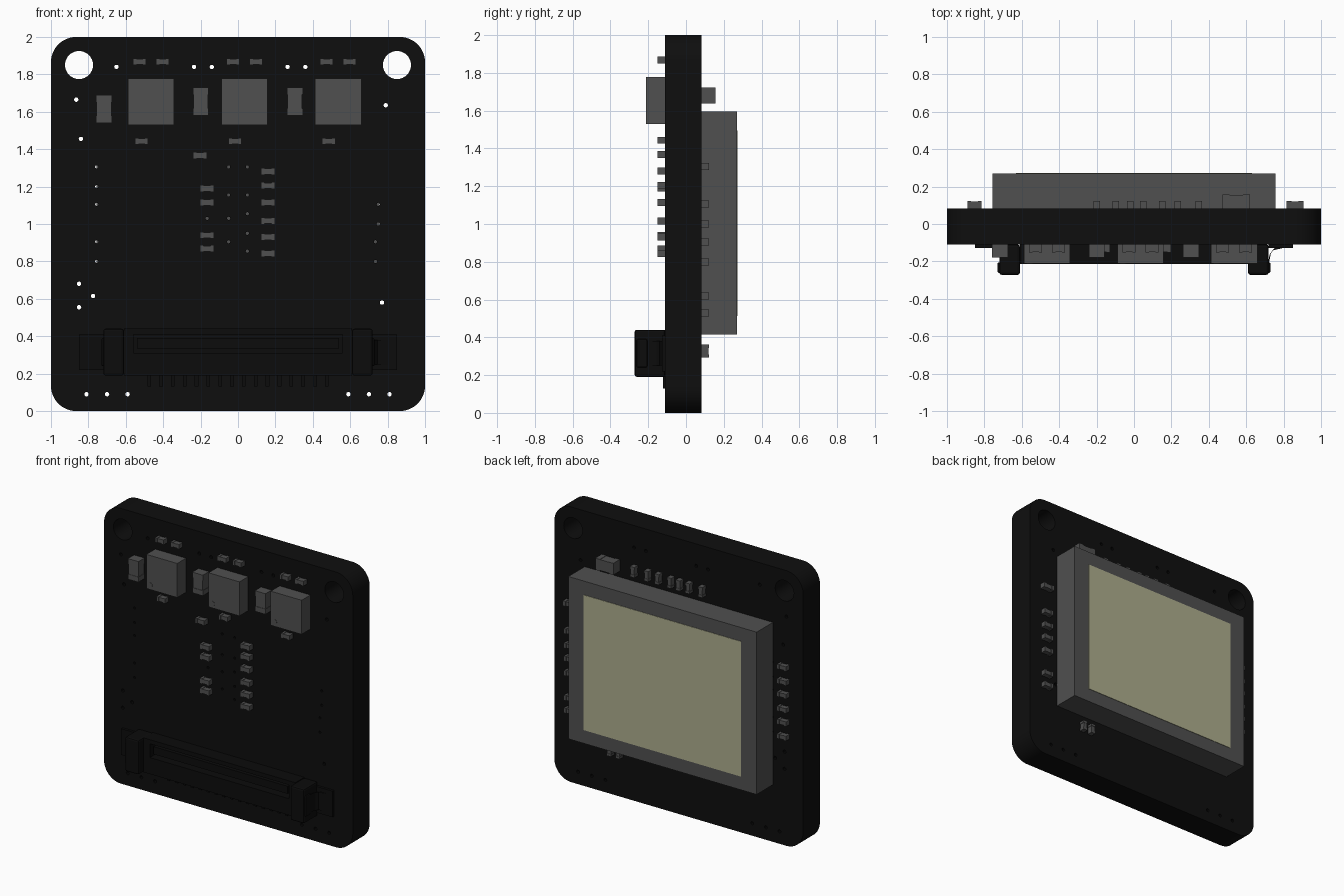
import bpy, bmesh, math
from mathutils import Matrix, Vector

if "Cube" in bpy.data.objects:
    bpy.data.objects.remove(bpy.data.objects["Cube"])

FRONT, BACK = -0.11, 0.083      # board faces


def material(name, rgb):
    m = bpy.data.materials.new(name)
    m.diffuse_color = (*rgb, 1)
    m.use_nodes = True
    m.node_tree.nodes["Principled BSDF"].inputs["Base Color"].default_value = m.diffuse_color
    return m


BOARD = material("board black", (0.0045, 0.0045, 0.0045))
PLASTIC = material("connector black", (0.0035, 0.0035, 0.0035))
GREY = material("component grey", (0.08, 0.08, 0.08))
GLASS = material("sensor glass", (0.42, 0.42, 0.27))


def add_box(bm, x, y, z):
    """Box from (min, max) ranges."""
    size = [abs(r[1] - r[0]) for r in (x, y, z)]
    mid = Vector([(r[0] + r[1]) / 2 for r in (x, y, z)])
    bmesh.ops.create_cube(bm, size=1, matrix=Matrix.Translation(mid) @ Matrix.Diagonal((*size, 1)))


def finish(bm, name, mat, bevel=0):
    me = bpy.data.meshes.new(name)
    bm.to_mesh(me)
    bm.free()
    me.materials.append(mat)
    ob = bpy.data.objects.new(name, me)
    bpy.context.collection.objects.link(ob)
    if bevel:
        mod = ob.modifiers.new("bevel", 'BEVEL')
        mod.width, mod.segments = bevel, 2
    return ob


def boxes(name, mat, items, bevel=0):
    bm = bmesh.new()
    for it in items:
        add_box(bm, *it)
    return finish(bm, name, mat, bevel)


def smd(name, x, z, w, h, depth, side):
    """Chip part with two raised end terminals along its longer side."""
    base = FRONT if side < 0 else BACK
    t, lip = 0.25, 0.003
    bm = bmesh.new()
    for a, b, inset in ((-0.5, -0.5 + t, 0), (-0.5 + t, 0.5 - t, lip), (0.5 - t, 0.5, 0)):
        y = (base, base + side * (depth - inset))
        if w > h:
            add_box(bm, (x + a * w, x + b * w), y, (z - h / 2 + inset, z + h / 2 - inset))
        else:
            add_box(bm, (x - w / 2 + inset, x + w / 2 - inset), y, (z + a * h, z + b * h))
    finish(bm, name, GREY)


# Circuit board: filled outline with holes, extruded
cu = bpy.data.curves.new("circuit_board", 'CURVE')
cu.dimensions, cu.fill_mode, cu.extrude = '2D', 'BOTH', (BACK - FRONT) / 2


def loop(pts):
    sp = cu.splines.new('POLY')
    sp.points.add(len(pts) - 1)
    for p, (x, z) in zip(sp.points, pts):
        p.co = (x, z, 0, 1)
    sp.use_cyclic_u = True


def circle(x, z, r, n):
    loop([(x + r * math.cos(i * math.tau / n), z + r * math.sin(i * math.tau / n)) for i in range(n)])


R = 0.135
outline = []
for k, (sx, sz) in enumerate(((1, 1), (-1, 1), (-1, -1), (1, -1))):
    for i in range(13):
        a = math.pi / 2 * (k + i / 12)
        outline.append((sx * (1 - R) + R * math.cos(a), 1 + sz * (1 - R) + R * math.sin(a)))
loop(outline)
for s in (-1, 1):
    circle(s * 0.85, 1.85, 0.075, 32)
through = [(-0.65, 1.84), (-0.235, 1.84), (-0.14, 1.84), (0.265, 1.84), (0.36, 1.84),
           (-0.865, 1.665), (0.79, 1.635), (-0.84, 1.455), (-0.85, 0.68), (-0.775, 0.615),
           (-0.85, 0.555), (0.77, 0.58)]
through += [(s * x, 0.09) for s in (-1, 1) for x in (0.59, 0.7, 0.81)]
for x, z in through:
    circle(x, z, 0.012, 10)
under_sensor = [(-0.755, z) for z in (1.305, 1.2, 1.105, 0.905, 0.8)]
under_sensor += [(0.75, 1.105), (0.75, 1.0), (0.735, 0.905), (0.735, 0.8), (-0.165, 1.03)]
under_sensor += [(-0.05, z) for z in (1.305, 1.155, 1.03, 0.905)]
under_sensor += [(0.05, z) for z in (1.305, 1.155, 1.055, 0.95, 0.855)]
for x, z in under_sensor:
    circle(x, z, 0.009, 8)
board = bpy.data.objects.new("circuit_board", cu)
bpy.context.collection.objects.link(board)
board.rotation_euler.x = math.pi / 2
board.location.y = (FRONT + BACK) / 2
cu.materials.append(BOARD)
bpy.context.view_layer.objects.active = board
board.select_set(True)
bpy.ops.object.convert(target='MESH')
bpy.ops.object.shade_smooth_by_angle(angle=math.radians(30))
board.select_set(False)

# Image sensor block with its glass window on the back
boxes("sensor_package", GREY, [((-0.757, 0.757), (BACK, 0.27), (0.415, 1.595))])
boxes("sensor_window", GLASS, [((-0.632, 0.632), (0.268, 0.273), (0.513, 1.495))])

# Three power chips, each with a corner dot and small parts around it
for i in range(3):
    cx = -0.465 + 0.5 * i
    boxes("power_chip", GREY, [((cx - 0.124, cx + 0.124), (-0.211, FRONT), (1.53, 1.778))])
    bm = bmesh.new()
    bmesh.ops.create_cone(bm, cap_ends=True, segments=20, radius1=0.018, radius2=0.018, depth=0.004,
                          matrix=Matrix.Translation((cx - 0.093, -0.211, 1.563)) @ Matrix.Rotation(math.pi / 2, 4, 'X'))
    finish(bm, "chip_corner_dot", GREY)
    for dx, z in ((-0.061, 1.868), (0.062, 1.868), (-0.05, 1.443)):
        smd("small_capacitor", cx + dx, z, 0.07, 0.035, 0.042, -1)
for x, z in ((-0.717, 1.615), (-0.199, 1.655), (0.304, 1.655)):
    smd("large_capacitor", x, z, 0.085, 0.15, 0.07, -1)

# Small parts in the middle of the front
for x, zs in ((-0.165, (1.19, 1.115, 0.94, 0.868)), (0.16, (1.28, 1.205, 1.115, 1.017, 0.93, 0.843)),
              (-0.203, (1.367,))):
    for z in zs:
        smd("front_resistor", x, z, 0.075, 0.037, 0.042, -1)

# Small parts on the back, around the sensor
for x in (-0.2, -0.097, -0.02, 0.05, 0.15, 0.235, 0.347):
    smd("top_back_resistor", x, 1.68, 0.035, 0.075, 0.04, 1)
smd("back_large_capacitor", 0.547, 1.68, 0.145, 0.085, 0.074, 1)
for z in (1.305, 1.2, 1.105, 1.0, 0.905, 0.8):
    smd("left_back_resistor", -0.853, z, 0.075, 0.035, 0.04, 1)
for z in (1.305, 1.105, 1.0, 0.905, 0.8, 0.62, 0.528):
    smd("right_back_resistor", 0.86, z, 0.09 if z == 1.305 else 0.075, 0.037, 0.04, 1)
for x in (0.465, 0.535):
    smd("bottom_back_resistor", x, 0.327, 0.035, 0.07, 0.04, 1)

# Connector: frame around a slot, with a tongue inside
Y = (-0.213, FRONT)
boxes("connector_body", PLASTIC, [
    ((-0.61, 0.61), Y, (0.19, 0.31)),
    ((-0.61, 0.61), Y, (0.41, 0.44)),
    ((-0.61, -0.56), Y, (0.31, 0.41)),
    ((0.56, 0.61), Y, (0.31, 0.41)),
    ((-0.56, 0.56), (-0.14, FRONT), (0.31, 0.41))])
boxes("connector_tongue", PLASTIC, [((-0.54, 0.54), (-0.2, -0.14), (0.335, 0.39))])
for s in (-1, 1):
    boxes("connector_end", PLASTIC, [((s * 0.61, s * 0.72), (-0.272, FRONT), (0.19, 0.44))], 0.012)
    boxes("end_latch", PLASTIC, [((s * 0.63, s * 0.73), (-0.262, -0.205), (0.24, 0.39))], 0.008)
    boxes("solder_tab", PLASTIC, [((s * 0.72, s * 0.85), (-0.128, FRONT), (0.22, 0.41))])

# Bent spring strip at the right end of the connector
path = [(0.715, -0.215), (0.725, -0.165), (0.745, -0.14), (0.8, -0.128)]
bm = bmesh.new()
rows = []
for x, y in path + [(x + 0.008, y + 0.014) for x, y in reversed(path)]:
    rows.append([bm.verts.new((x, y, z)) for z in (0.25, 0.38)])
n = len(rows)
for i in range(n):
    a, b = rows[i], rows[(i + 1) % n]
    bm.faces.new((a[0], b[0], b[1], a[1]))
for k in (0, 1):
    for i in range(3):
        bm.faces.new([rows[j][k] for j in (i, i + 1, n - 2 - i, n - 1 - i)])
bmesh.ops.recalc_face_normals(bm, faces=bm.faces)
finish(bm, "spring_strip", PLASTIC)

# Connector pins along the lower edge
boxes("connector_pins", PLASTIC, [((x - 0.01, x + 0.01), (-0.122, FRONT), (0.13, 0.19))
                                  for x in (-0.475 + 0.0633 * i for i in range(16))])
